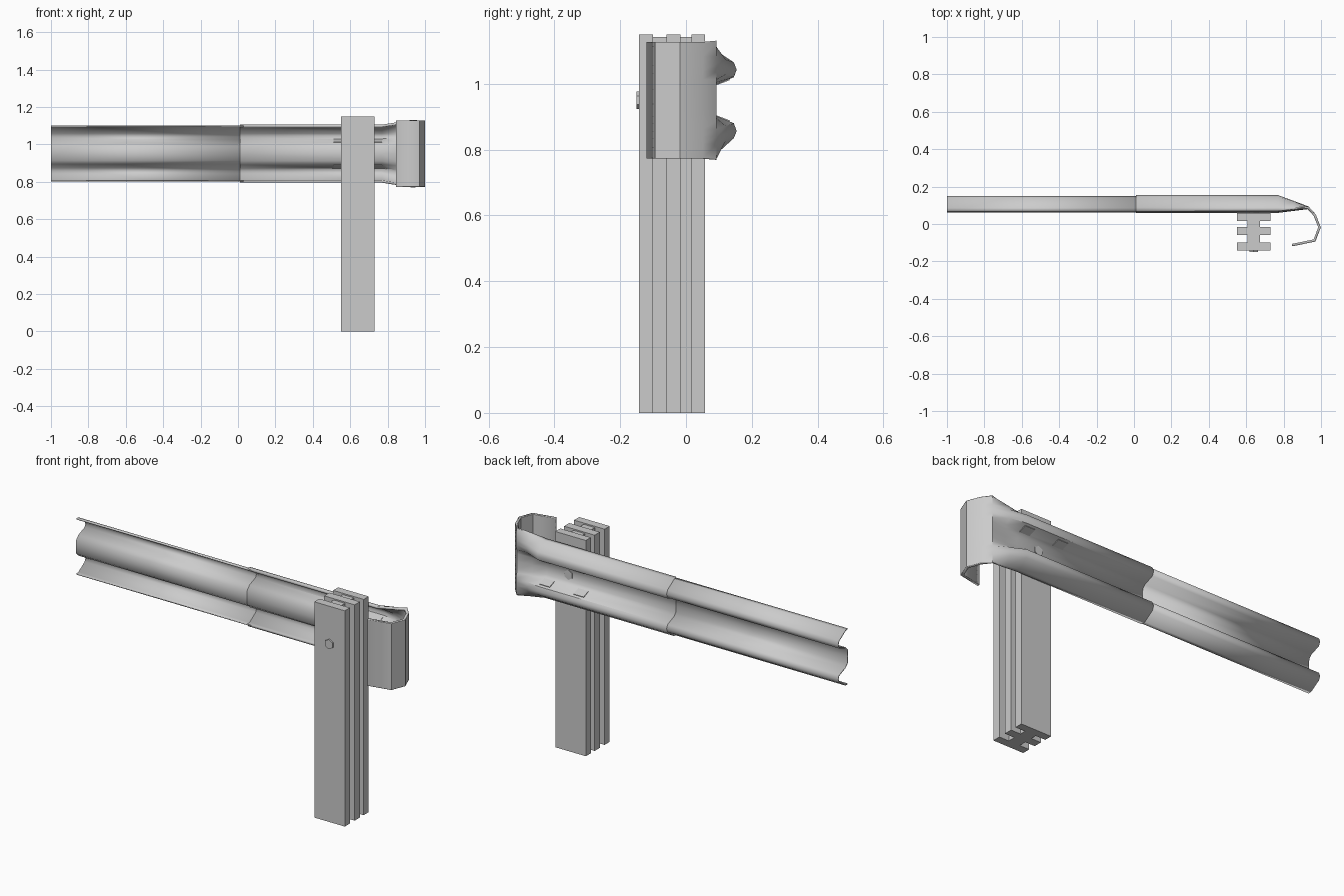
import bpy, bmesh, math
from mathutils import Vector, Matrix

if "Cube" in bpy.data.objects:
    bpy.data.objects.remove(bpy.data.objects["Cube"])

MID = 0.95   # height of the rail centre
POST_X = 0.64
# upper half of the W-beam section: (height from centre, depth behind the valley)
HALF = [(0.147, 0.002), (0.145, 0.020), (0.110, 0.074), (0.092, 0.081),
        (0.074, 0.074), (0.053, 0.021), (0.036, 0.004)]
SECTION = HALF + [(0, 0)] + [(-z, d) for z, d in reversed(HALF)]


def finish(name, bm, smooth=None):
    bmesh.ops.recalc_face_normals(bm, faces=bm.faces)
    me = bpy.data.meshes.new(name)
    bm.to_mesh(me)
    bm.free()
    ob = bpy.data.objects.new(name, me)
    bpy.context.collection.objects.link(ob)
    if smooth:
        bpy.ops.object.select_all(action='DESELECT')
        ob.select_set(True)
        bpy.context.view_layer.objects.active = ob
        bpy.ops.object.shade_smooth_by_angle(angle=math.radians(smooth))
    return ob


def box(name, lo, hi, rot=0):
    lo, hi = Vector(lo), Vector(hi)
    bm = bmesh.new()
    bmesh.ops.create_cube(bm, size=1)
    m = Matrix.Translation((lo + hi) / 2) @ Matrix.Rotation(rot, 4, 'X') @ Matrix.Diagonal((*(hi - lo), 1))
    bmesh.ops.transform(bm, matrix=m, verts=bm.verts)
    return finish(name, bm)


def beam(name, stations, thickness):
    """Loft the W section; station = (x, y, depth factor, height factor)."""
    bm = bmesh.new()
    rows = [[bm.verts.new((x, y + d * depth, MID + z * tall)) for z, d in SECTION]
            for x, y, depth, tall in stations]
    for a, b in zip(rows, rows[1:]):
        for i in range(len(SECTION) - 1):
            bm.faces.new((a[i], a[i + 1], b[i + 1], b[i]))
    ob = finish(name, bm, 40)
    mod = ob.modifiers.new("sheet", 'SOLIDIFY')
    mod.thickness, mod.offset, mod.use_even_offset = thickness, 0, True
    return ob


# post: three wide slabs with narrow spacers between them
for i, (y0, y1) in enumerate([(-0.143, -0.10), (-0.06, -0.016), (0.016, 0.058)]):
    box(f"post_slab_{i}", (POST_X - 0.09, y0, 0), (POST_X + 0.09, y1, 1.15))
for i, (y0, y1) in enumerate([(-0.10, -0.06), (-0.016, 0.016)]):
    box(f"post_spacer_{i}", (POST_X - 0.033, y0, 0), (POST_X + 0.033, y1, 1.143))

# through bolt with hexagonal head
bm = bmesh.new()
bmesh.ops.create_cone(bm, cap_ends=True, segments=6, radius1=0.026, radius2=0.026, depth=0.228,
                      matrix=Matrix.Translation((POST_X, -0.036, MID)) @ Matrix.Rotation(math.pi / 2, 4, 'X'))
finish("bolt", bm)

# long rail panel
beam("rail", [(-1, 0.065, 1, 1), (0.03, 0.065, 1, 1)], 0.006)

# end panel flattening out and curling round the post
beam("rail_end", [(0.01, 0.066, 1, 1.01), (0.77, 0.066, 1, 1.01), (0.85, 0.076, 0.52, 1.1),
                  (0.93, 0.086, 0.02, 1.2), (0.966, 0.048, 0, 1.205), (0.992, -0.018, 0, 1.205),
                  (0.965, -0.088, 0, 1.205), (0.845, -0.113, 0, 1.205)], 0.013)

# splice plates on the inner slopes of the section
for sx in (-1, 1):
    for sz in (-1, 1):
        x, z = POST_X + sx * 0.1, MID + sz * 0.062
        box(f"splice_plate_{'l' if sx < 0 else 'r'}{'b' if sz < 0 else 't'}",
            (x - 0.03, 0.088, z - 0.009), (x + 0.03, 0.132, z + 0.009), sz * math.radians(21))
